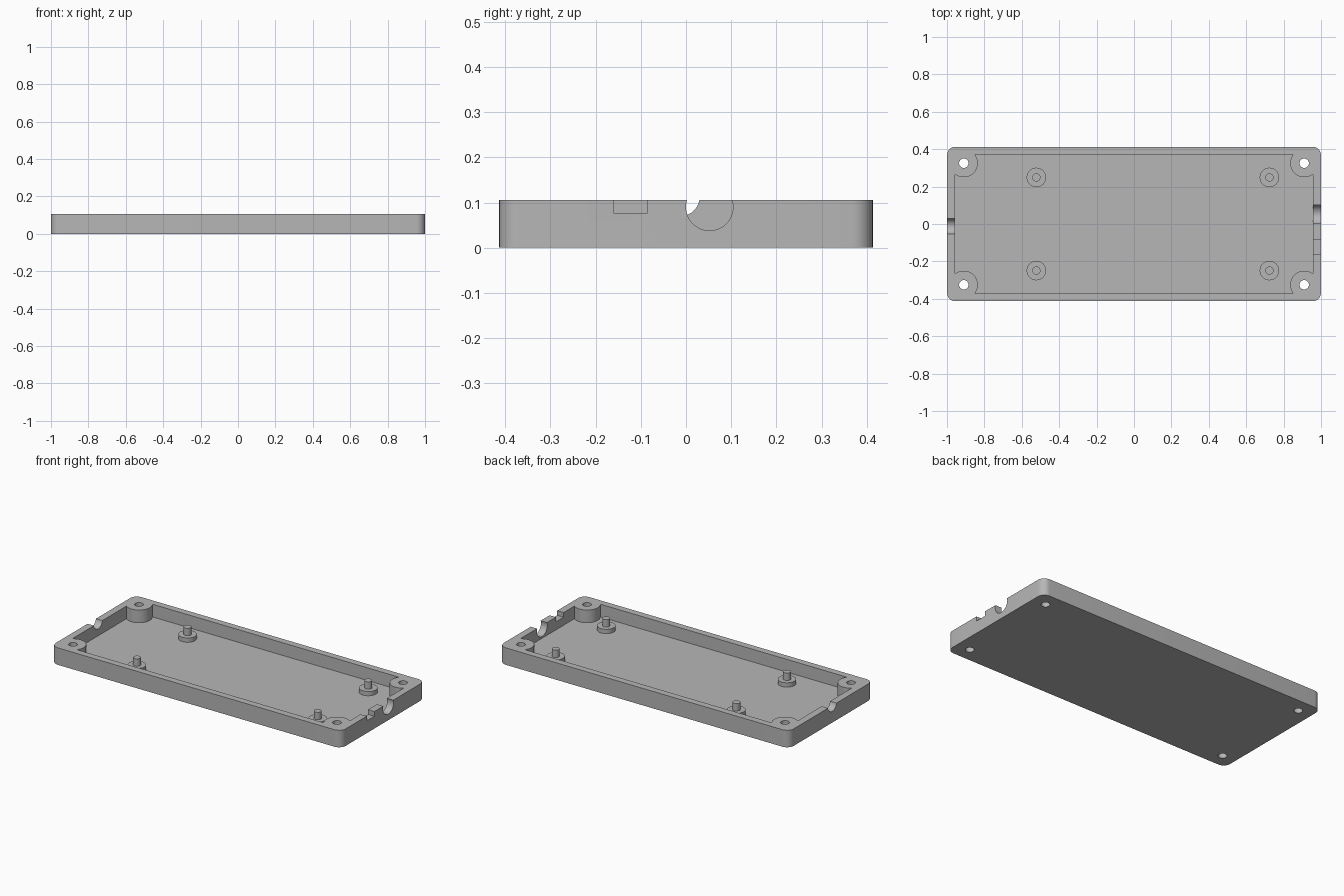
import bpy, bmesh, math

old = bpy.data.objects.get("Cube")
if old:
    bpy.data.objects.remove(old, do_unlink=True)

LENGTH, WIDTH, HEIGHT = 2.0, 0.826, 0.106
FLOOR = 0.027
WALL = 0.044
SIDES = 48

grey = bpy.data.materials.new("grey plastic")
grey.use_nodes = True
COLOUR = (0.47, 0.47, 0.47, 1)
grey.diffuse_color = COLOUR
grey.node_tree.nodes["Principled BSDF"].inputs["Base Color"].default_value = COLOUR


def prism(name, outline, z0, z1):
    """Extrude a flat outline from z0 up to z1."""
    bm = bmesh.new()
    base = bm.faces.new([bm.verts.new((x, y, z0)) for x, y in outline])
    top = bmesh.ops.extrude_face_region(bm, geom=[base])["geom"]
    verts = [v for v in top if isinstance(v, bmesh.types.BMVert)]
    bmesh.ops.translate(bm, vec=(0, 0, z1 - z0), verts=verts)
    bmesh.ops.recalc_face_normals(bm, faces=bm.faces)
    mesh = bpy.data.meshes.new(name)
    bm.to_mesh(mesh)
    bm.free()
    mesh.materials.append(grey)
    obj = bpy.data.objects.new(name, mesh)
    bpy.context.collection.objects.link(obj)
    return obj


def circle(x, y, r, n=SIDES):
    return [(x + r * math.cos(i * math.tau / n), y + r * math.sin(i * math.tau / n))
            for i in range(n)]


def rectangle(x0, x1, y0, y1):
    return [(x0, y0), (x1, y0), (x1, y1), (x0, y1)]


def rounded_rectangle(hx, hy, r, steps=10):
    points = []
    for k, (sx, sy) in enumerate([(1, 1), (-1, 1), (-1, -1), (1, -1)]):
        for i in range(steps + 1):
            a = (k + i / steps) * math.pi / 2
            points.append((sx * (hx - r) + r * math.cos(a), sy * (hy - r) + r * math.sin(a)))
    return points


def cut(target, cutter):
    """Subtract the cutter and remove it."""
    cutter.hide_render = True
    mod = target.modifiers.new("cut", "BOOLEAN")
    mod.operation = "DIFFERENCE"
    mod.solver = "EXACT"
    mod.object = cutter
    bpy.context.view_layer.objects.active = target
    bpy.ops.object.modifier_apply(modifier=mod.name)
    bpy.data.objects.remove(cutter, do_unlink=True)


def cable_cutter(x, y, z, r):
    """Round cutter lying along x."""
    obj = prism("cable_cutter", circle(0, 0, r), -WALL * 1.5, WALL * 1.5)
    obj.rotation_euler = (0, math.pi / 2, 0)
    obj.location = (x, y, z)
    bpy.context.view_layer.update()
    return obj


def smooth(obj):
    bpy.ops.object.select_all(action="DESELECT")
    obj.select_set(True)
    bpy.context.view_layer.objects.active = obj
    bpy.ops.object.shade_smooth_by_angle(angle=math.radians(30))


# Tray with rounded vertical corners
tray = prism("tray", rounded_rectangle(LENGTH / 2, WIDTH / 2, 0.046), 0, HEIGHT)
corners = [(sx * 0.91, sy * 0.325) for sx in (-1, 1) for sy in (-1, 1)]

# Cavity, leaving round screw bosses in the corners
hx, hy = LENGTH / 2 - WALL, WIDTH / 2 - WALL + 0.002
cavity = prism("cavity_cutter", rectangle(-hx, hx, -hy, hy), FLOOR, HEIGHT * 2)
for x, y in corners:
    cut(cavity, prism("boss_cutter", circle(x, y, 0.075), -HEIGHT, HEIGHT * 3))
cut(tray, cavity)

# Screw holes right through the bosses
for x, y in corners:
    cut(tray, prism("hole_cutter", circle(x, y, 0.025, 32), -HEIGHT, HEIGHT * 2))

# Cable openings in both end walls and a square slot in one
cut(tray, cable_cutter(0.98, 0.052, 0.09, 0.052))
cut(tray, cable_cutter(-0.98, -0.012, 0.112, 0.042))
cut(tray, prism("slot_cutter", rectangle(0.92, 1.05, -0.16, -0.085), 0.077, HEIGHT * 2))
smooth(tray)

# Board standoffs with locating pins
for end, x in (("right", -0.522), ("left", 0.724)):
    for side, y in (("front", -0.249), ("back", 0.249)):
        foot = prism(f"standoff_{side}_{end}", circle(x, y, 0.052), FLOOR - 0.005, FLOOR + 0.027)
        pin = prism(f"pin_{side}_{end}", circle(x, y, 0.022, 32), FLOOR + 0.02, 0.1)
        smooth(foot)
        smooth(pin)
